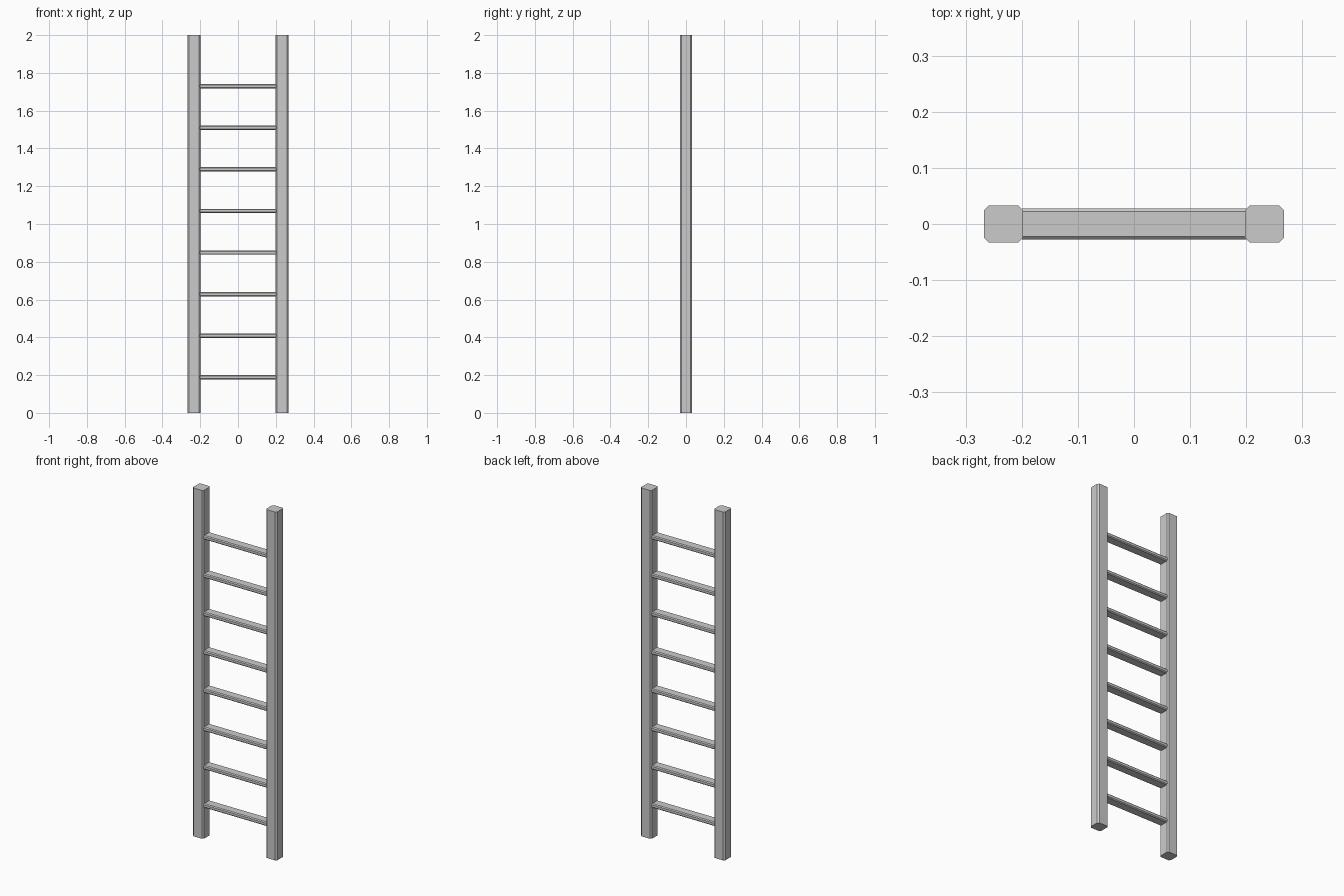
import bpy, bmesh

if "Cube" in bpy.data.objects:
    bpy.data.objects.remove(bpy.data.objects["Cube"])


def chamfered_bar(name, a, b, chamfer, start, end, place):
    """Extrude an a x b rectangle with cut corners from start to end."""
    ha, hb, c = a / 2, b / 2, chamfer
    profile = [(ha, hb - c), (ha - c, hb), (c - ha, hb), (-ha, hb - c),
               (-ha, c - hb), (c - ha, -hb), (ha - c, -hb), (ha, c - hb)]
    bm = bmesh.new()
    rings = [[bm.verts.new(place(u, v, t)) for u, v in profile] for t in (start, end)]
    bm.faces.new(rings[0])
    bm.faces.new(rings[1])
    for i in range(8):
        j = (i + 1) % 8
        bm.faces.new((rings[0][i], rings[0][j], rings[1][j], rings[1][i]))
    bmesh.ops.recalc_face_normals(bm, faces=bm.faces)
    mesh = bpy.data.meshes.new(name)
    bm.to_mesh(mesh)
    bm.free()
    obj = bpy.data.objects.new(name, mesh)
    bpy.context.collection.objects.link(obj)
    return obj


# Upright side rails
for side, x in (("left", -0.2325), ("right", 0.2325)):
    chamfered_bar(side + "_rail", 0.069, 0.066, 0.008, 0, 2,
                  lambda u, v, t, x=x: (x + u, v, t))

# Evenly spaced flat rungs, set slightly into the rails
for i in range(8):
    z = 0.189 + 0.22 * i
    chamfered_bar(f"rung_{i + 1}", 0.055, 0.023, 0.005, -0.2, 0.2,
                  lambda u, v, t, z=z: (t, u, z + v))
